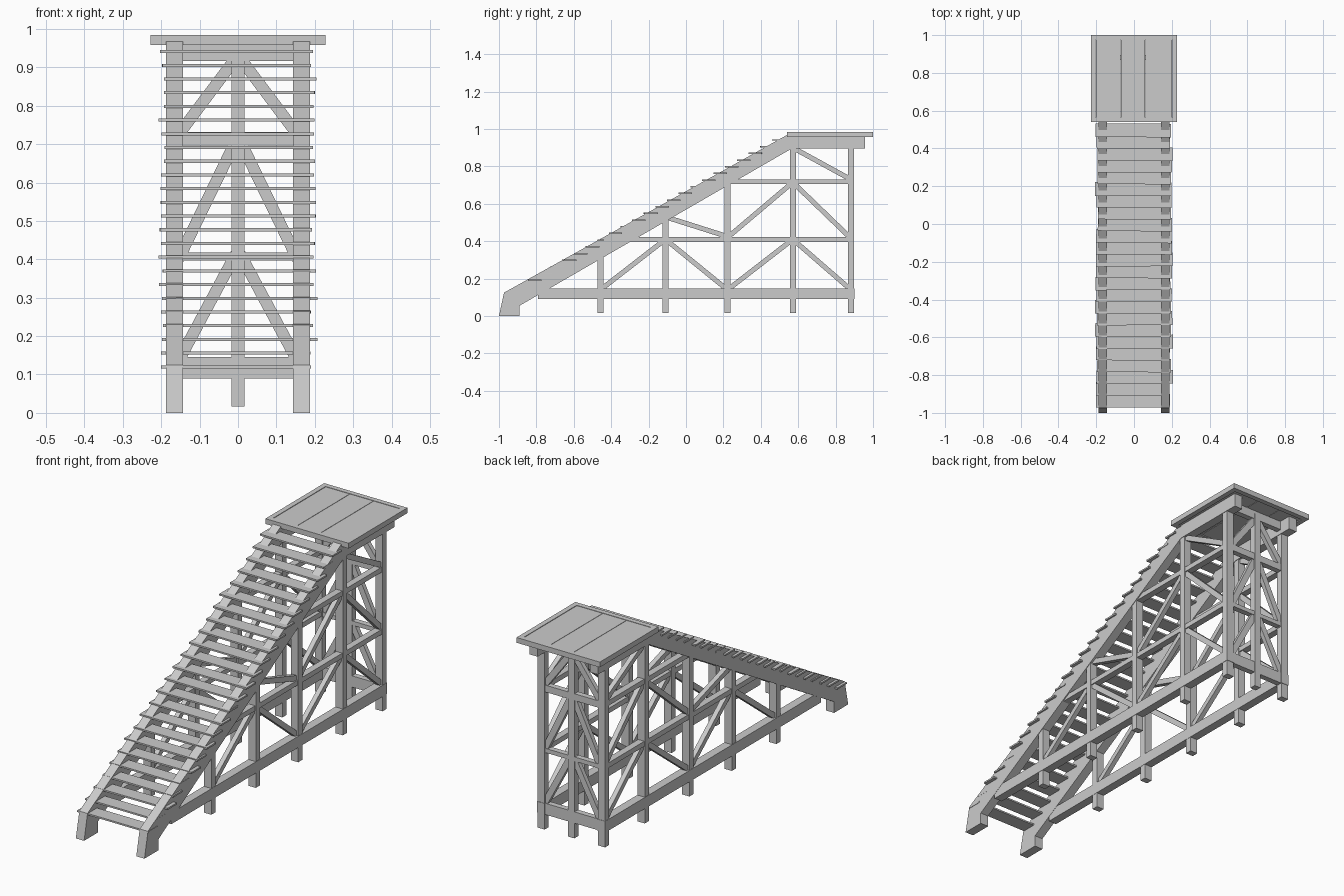
import bpy, math, random
from mathutils import Vector, Matrix

if "Cube" in bpy.data.objects:
    bpy.data.objects.remove(bpy.data.objects["Cube"])

random.seed(4)
X0 = 0.1655          # centre line of each side frame


def mesh(name, verts, faces):
    me = bpy.data.meshes.new(name)
    me.from_pydata(verts, [], faces)
    me.update()
    ob = bpy.data.objects.new(name, me)
    bpy.context.collection.objects.link(ob)
    return ob


def prism(name, prof, x0, x1):
    """Extrude a (y, z) profile along x."""
    n = len(prof)
    v = [(x0, y, z) for y, z in prof] + [(x1, y, z) for y, z in prof]
    f = [tuple(reversed(range(n))), tuple(range(n, 2 * n))]
    f += [(i, (i + 1) % n, (i + 1) % n + n, i + n) for i in range(n)]
    return mesh(name, v, f)


def box(name, x0, x1, y0, y1, z0, z1):
    return prism(name, [(y0, z0), (y1, z0), (y1, z1), (y0, z1)], x0, x1)


def strut(name, a, b, side, width, thick):
    """Bar from a to b; 'side' is the thickness axis."""
    a, b, t = Vector(a), Vector(b), Vector(side)
    w = (b - a).normalized().cross(t) * width / 2
    t = t * thick / 2
    v = [p + s * w + q * t for p in (a, b) for s, q in ((-1, -1), (1, -1), (1, 1), (-1, 1))]
    return mesh(name, v, [(0, 1, 2, 3), (7, 6, 5, 4), (0, 4, 5, 1),
                          (1, 5, 6, 2), (2, 6, 7, 3), (3, 7, 4, 0)])


posts = [(-0.458, 0.33), (-0.11, 0.535), (0.222, 0.73), (0.571, 0.91), (0.882, 0.91)]
side_braces = [(-0.458, .14, -0.11, .41), (-0.11, .41, .222, .14), (.222, .14, .571, .41),
               (.571, .41, .882, .14), (-0.11, .53, .222, .425), (.222, .42, .571, .715),
               (.571, .715, .882, .415), (.571, .9, .882, .73)]
stringer = [(-1, 0), (-.89, 0), (-.89, .055), (.565, .895), (.957, .895),
            (.957, .962), (.54, .968), (-.973, .125)]

# Side frames, left and right
for s, side in ((-1, "left"), (1, "right")):
    c = s * X0
    prism(f"{side}_stringer", stringer, c - .0225, c + .0225)
    for i, (y, top) in enumerate(posts):
        box(f"{side}_post_{i}", c - .02, c + .02, y - .016, y + .016, .016, top)
    box(f"{side}_bottom_beam", c - .0215, c + .0215, -.79, .9, .09, .146)
    box(f"{side}_middle_beam", c - .017, c + .017, -.31, .895, .397, .422)
    box(f"{side}_upper_beam", c - .017, c + .017, .215, .895, .705, .73)
    for i, (y0, z0, y1, z1) in enumerate(side_braces):
        strut(f"{side}_brace_{i}", (c, y0, z0), (c, y1, z1), (1, 0, 0), .026, .024)

    # Diagonals of the back face
    for i, (zt, zb) in enumerate(((.925, .725), (.71, .4), (.415, .135))):
        strut(f"{side}_back_brace_{i}", (s * .005, .882, zt), (s * .155, .882, zb),
              (0, 1, 0), .03, .022)

# Back face centre post and cross beams
box("back_centre_post", -.017, .017, .866, .898, .016, .945)
for i, (z0, z1) in enumerate(((.09, .146), (.397, .418), (.697, .731), (.917, .96))):
    box(f"back_cross_beam_{i}", -.155, .155, .868, .896, z0, z1)

# Treads, slightly uneven like hand-laid planks
for i in range(24):
    y, z = -.935 + i * .0622, .12 + i * .0357
    w = .198 + random.uniform(-.005, .005)
    ob = box(f"tread_{i:02d}", -w, w, -.036, .036, -.004, .004)
    ob.matrix_world = (Matrix.Translation((random.uniform(-.007, .007), y, z))
                       @ Matrix.Rotation(random.uniform(-.014, .014), 4, 'Z'))

# Platform: rim boards around planks
box("platform_front_rim", -.228, .228, .54, .565, .958, .984)
box("platform_back_rim", -.228, .228, .975, 1, .958, .984)
for s in (-1, 1):
    a, b = sorted((s * .203, s * .228))
    box("platform_side_rim", a, b, .565, .975, .958, .984)
edges = [-.203, -.07, .06, .203]
for i in range(3):
    box(f"platform_plank_{i}", edges[i] + .001, edges[i + 1] - .001, .565, .975, .962, .982)
